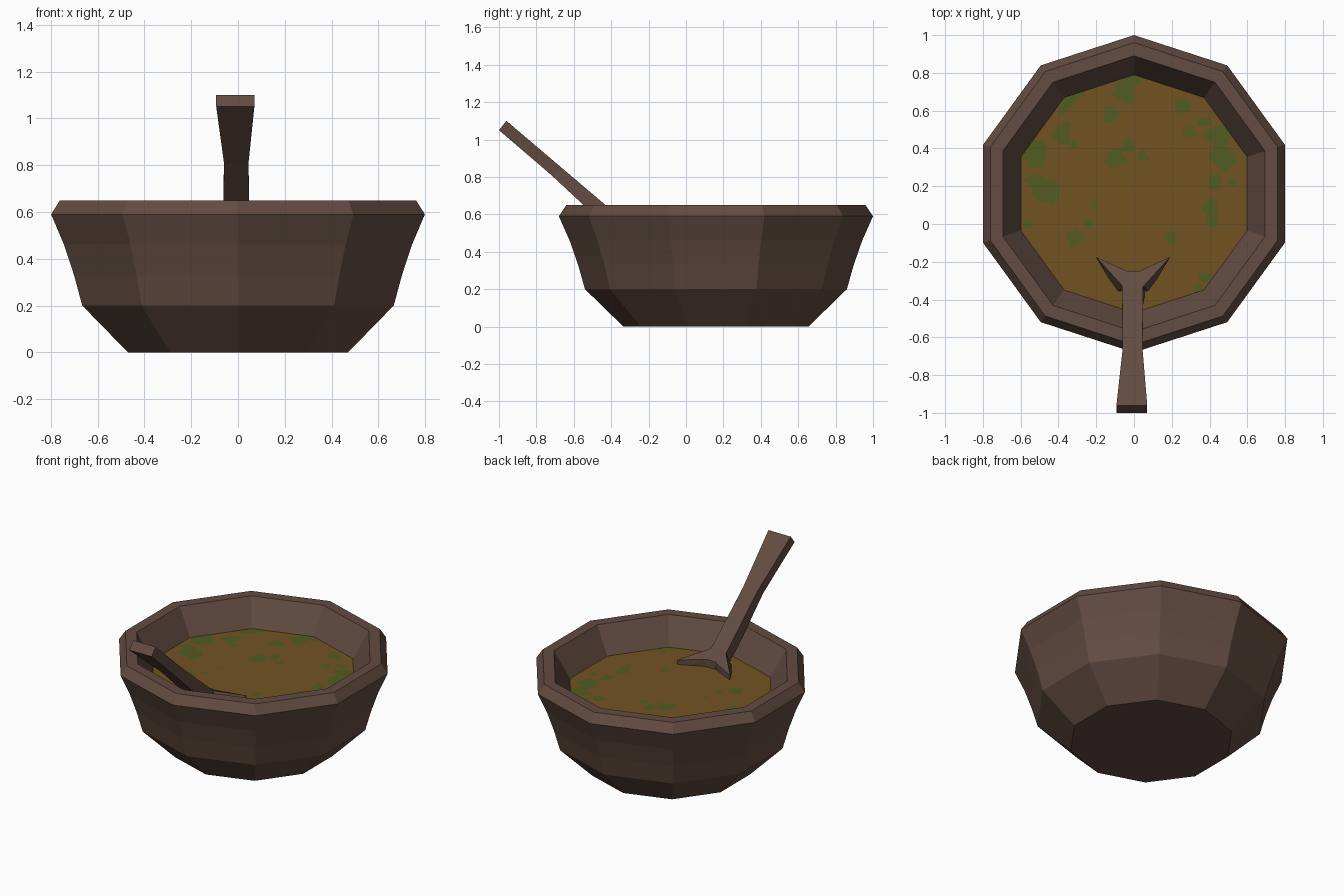
import bpy, bmesh, math
from mathutils import Vector, noise

if "Cube" in bpy.data.objects:
    bpy.data.objects.remove(bpy.data.objects["Cube"])

CY = 0.16      # bowl centre in y
SIDES = 10
SOUP_Z = 0.48
SOUP_R = 0.63


def material(name, rgb):
    m = bpy.data.materials.new(name)
    m.diffuse_color = (*rgb, 1)
    m.use_nodes = True
    m.node_tree.nodes["Principled BSDF"].inputs["Base Color"].default_value = m.diffuse_color
    return m


wood = material("dark_wood", (0.125, 0.072, 0.054))
broth = material("brown_broth", (0.165, 0.086, 0.016))
herb = material("green_herbs", (0.085, 0.108, 0.016))


def finish(bm, name, mats, recalc=True):
    if recalc:
        bmesh.ops.recalc_face_normals(bm, faces=bm.faces)
    me = bpy.data.meshes.new(name)
    bm.to_mesh(me)
    bm.free()
    for m in mats:
        me.materials.append(m)
    ob = bpy.data.objects.new(name, me)
    bpy.context.collection.objects.link(ob)
    return ob


def loft(bm, rings):
    """Bridge equal-length rings of points and cap both ends."""
    rows = [[bm.verts.new(p) for p in r] for r in rings]
    n = len(rows[0])
    for a, b in zip(rows, rows[1:]):
        for i in range(n):
            j = (i + 1) % n
            bm.faces.new((a[i], a[j], b[j], b[i]))
    bm.faces.new(rows[0][::-1])
    bm.faces.new(rows[-1])


def ring(r, z):
    return [(r * math.cos(math.pi / 2 + i * math.tau / SIDES),
             CY + r * math.sin(math.pi / 2 + i * math.tau / SIDES), z)
            for i in range(SIDES)]


# Bowl: ten-sided profile, outside up, over the rim and down inside
profile = [(0.495, 0), (0.70, 0.2), (0.737, 0.33), (0.782, 0.46), (0.84, 0.59),
           (0.80, 0.65), (0.73, 0.65), (SOUP_R, SOUP_Z), (0.45, 0.1)]
bm = bmesh.new()
loft(bm, [ring(r, z) for r, z in profile])
finish(bm, "bowl", [wood])

# Soup: fine grid trimmed to the bowl, herb patches (x, y, radius)
patches = [(-.05, .70, .07), (.0, .76, .04), (-.12, .58, .04), (-.37, .63, .05),
           (-.31, .68, .03), (-.38, .47, .05), (-.33, .42, .03), (-.52, .38, .06),
           (-.48, .19, .065), (-.54, .23, .03), (-.43, .14, .03), (-.10, .35, .05),
           (-.03, .41, .035), (.05, .36, .03), (-.31, -.07, .04), (-.24, .0, .025),
           (-.21, .10, .02), (-.56, .0, .025), (.27, .63, .04), (.30, .49, .035),
           (.37, .55, .035), (.45, .47, .06), (.47, .35, .055), (.52, .48, .03),
           (.42, .22, .04), (.40, .08, .045), (.41, .01, .03), (.52, .22, .025),
           (.20, -.07, .03), (.35, -.37, .04), (.38, -.28, .03), (.18, -.43, .03)]
bm = bmesh.new()
bmesh.ops.create_grid(bm, x_segments=66, y_segments=66, size=0.66)
bmesh.ops.translate(bm, verts=bm.verts, vec=(0, CY, SOUP_Z))
apothem = SOUP_R * math.cos(math.pi / SIDES)
for i in range(SIDES):
    a = math.pi / 2 + (i + 0.5) * math.tau / SIDES
    d = Vector((math.cos(a), math.sin(a), 0))
    bmesh.ops.bisect_plane(bm, geom=bm.verts[:] + bm.edges[:] + bm.faces[:],
                           plane_co=Vector((0, CY, 0)) + d * apothem,
                           plane_no=d, clear_outer=True)
for f in bm.faces:
    c = f.calc_center_median()
    wobble = 1 + 0.5 * noise.noise(c * 22)
    if any(math.hypot(c.x - x, c.y - y) < r * wobble for x, y, r in patches):
        f.material_index = 1
finish(bm, "soup", [broth, herb], recalc=False)

# Spoon handle: sections as top (y, z), underside (y, z), x range
sections = [(-.96, 1.10, -1.0, 1.05, -.093, .07),
            (-.66, .845, -.72, .81, -.06, .045),
            (-.33, .565, -.43, .54, -.063, .048),
            (-.25, .53, -.36, .45, -.04, .06),
            (-.25, .44, -.34, .44, -.04, .06)]
bm = bmesh.new()
loft(bm, [[(x0, yt, zt), (x1, yt, zt), (x1, yb, zb), (x0, yb, zb)]
          for yt, zt, yb, zb, x0, x1 in sections])
finish(bm, "spoon_handle", [wood])

# Spoon head: two flared sides rising out of the soup
for name, s in (("left", -1), ("right", 1)):
    off = -0.005
    pts = [(.055, -.33, .565), (.05, -.25, .53), (.195, -.175, .51),
           (.085, -.36, .46), (.19, -.18, .45), (.05, -.25, .45),
           (.03, -.36, .46), (.03, -.25, .53), (.03, -.33, .565)]
    bm = bmesh.new()
    for x, y, z in pts:
        bm.verts.new((s * x + off, y, z))
    res = bmesh.ops.convex_hull(bm, input=bm.verts[:])
    junk = {v for v in res["geom_interior"] if isinstance(v, bmesh.types.BMVert)}
    bmesh.ops.delete(bm, geom=list(junk), context='VERTS')
    finish(bm, "spoon_head_" + name, [wood])
